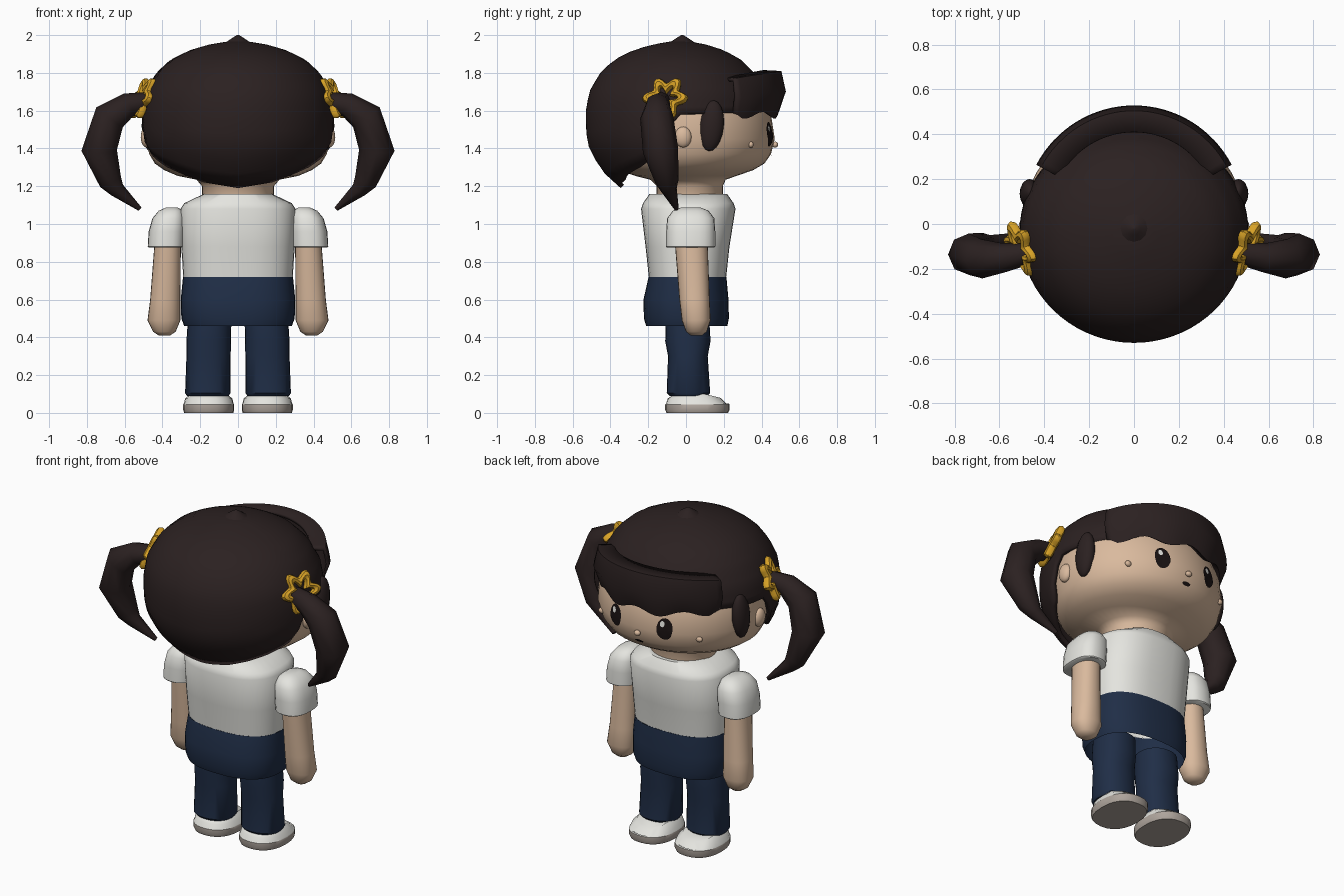
import bpy, bmesh, math
from math import sin, cos, pi, radians
from mathutils import Vector

cube = bpy.data.objects.get("Cube")
if cube:
    bpy.data.objects.remove(cube, do_unlink=True)


def material(name, rgb):
    m = bpy.data.materials.new(name)
    m.use_nodes = True
    m.diffuse_color = (*rgb, 1)
    bsdf = next(n for n in m.node_tree.nodes if n.type == 'BSDF_PRINCIPLED')
    bsdf.inputs["Base Color"].default_value = (*rgb, 1)
    return m


HAIR = material("dark_brown_hair", (.024, .015, .015))
SKIN = material("skin", (.70, .49, .34))
WHITE = material("white_cloth", (.78, .78, .74))
NAVY = material("navy_cloth", (.014, .027, .062))
GOLD = material("yellow_ribbon", (.68, .36, .02))
SOLE = material("grey_sole", (.42, .37, .33))
DARK = material("eye_dark", (.01, .006, .006))


def lerp(table, t):
    """Piecewise linear lookup; returns the list of values at t."""
    for a, b in zip(table, table[1:]):
        if t <= b[0]:
            k = max(0, (t - a[0]) / (b[0] - a[0]))
            return [p + (q - p) * k for p, q in zip(a[1:], b[1:])]
    return list(table[-1][1:])


def finish(bm, name, mats, thick=0, angle=40):
    bmesh.ops.recalc_face_normals(bm, faces=bm.faces)
    me = bpy.data.meshes.new(name)
    bm.to_mesh(me)
    bm.free()
    ob = bpy.data.objects.new(name, me)
    bpy.context.collection.objects.link(ob)
    for m in mats:
        me.materials.append(m)
    if thick:
        mod = ob.modifiers.new("thickness", 'SOLIDIFY')
        mod.thickness = thick
        mod.offset = -1
    smooth(ob, angle)
    return ob


def smooth(ob, angle=40):
    bpy.ops.object.select_all(action='DESELECT')
    ob.select_set(True)
    bpy.context.view_layer.objects.active = ob
    bpy.ops.object.shade_smooth_by_angle(angle=radians(angle))


def grid(rows, closed):
    """Skin a list of equally long point rows."""
    bm = bmesh.new()
    vs = [[bm.verts.new(p) for p in row] for row in rows]
    n = len(vs[0])
    for a, b in zip(vs, vs[1:]):
        for i in range(n if closed else n - 1):
            j = (i + 1) % n
            bm.faces.new((a[i], a[j], b[j], b[i]))
    return bm, vs


def power(v, e):
    return math.copysign(abs(v) ** e, v)


def loft(name, mat, sections, n=24, exp=2, s=1, caps=(True, True), angle=40):
    """Stack rounded sections (z, rx, ry, cx, cy)."""
    rows = [[(s * (cx + rx * power(cos(2 * pi * i / n), 2 / exp)),
              cy + ry * power(sin(2 * pi * i / n), 2 / exp), z) for i in range(n)]
            for z, rx, ry, cx, cy in sections]
    bm, vs = grid(rows, True)
    for cap, ring in zip(caps, (vs[0], vs[-1])):
        if cap:
            bm.faces.new(ring)
    return finish(bm, name, [mat], angle=angle)


def ball(name, mat, loc, size, rot=(0, 0, 0)):
    bpy.ops.mesh.primitive_uv_sphere_add(segments=16, ring_count=10, location=loc, rotation=rot)
    ob = bpy.context.object
    ob.name = name
    ob.scale = size
    ob.data.materials.append(mat)
    smooth(ob)


# Head and neck
HEAD = [(1.12, .19, .175, 0, .02), (1.2, .19, .175, 0, .02), (1.235, .22, .2, 0, .01),
        (1.255, .32, .27, 0, 0), (1.285, .39, .355, 0, 0), (1.32, .44, .4, 0, .015),
        (1.37, .47, .43, 0, .02), (1.45, .49, .445, 0, .025), (1.58, .485, .43, 0, .02),
        (1.72, .45, .39, 0, 0), (1.85, .3, .27, 0, 0)]
loft("head", SKIN, HEAD, n=40, angle=60)


def face_y(x, z):
    rx, ry, _, cy = lerp(HEAD, z)
    return cy + ry * math.sqrt(max(0, 1 - (x / rx) ** 2))


def plate(name, mat, x, z, rx, rz, lift, n=20):
    """Thin oval that follows the face."""
    bm = bmesh.new()
    pts = [(x + rx * cos(2 * pi * i / n), z + rz * sin(2 * pi * i / n)) for i in range(n)]
    ring = [bm.verts.new((u, face_y(u, v) + lift, v)) for u, v in pts]
    mid = bm.verts.new((x, face_y(x, z) + lift, z))
    for i in range(n):
        bm.faces.new((mid, ring[(i + 1) % n], ring[i]))
    finish(bm, name, [mat])


ball("nose", SKIN, (0, .472, 1.42), (.02, .016, .016))
plate("mouth", DARK, 0, 1.365, .028, .01, .006)

# Hair cap: each direction runs from the crown down to its own hem
PROFILE = [(1.18, .6), (1.2, .66), (1.26, .79), (1.33, .89), (1.42, .98), (1.5, 1), (1.6, 1),
           (1.7, .965), (1.8, .85), (1.87, .7), (1.92, .5), (1.95, .3), (1.965, .12)]
HEM = [(0, 1.6), (93, 1.58), (97, 1.48), (105, 1.36), (120, 1.3), (150, 1.22), (180, 1.19)]


def hair_point(deg, t):
    hem = lerp(HEM, abs(deg))[0]
    z = hem + (1.965 - hem) * (1 - (1 - t) ** 1.6)
    w = lerp(PROFILE, z)[0]
    a = radians(deg)
    c = cos(a)
    return (.51 * w * sin(a), -.03 + (.46 if c > 0 else .5) * w * c, z)


bm, rings = grid([[hair_point(-180 + 5 * i, r / 16) for i in range(72)] for r in range(17)], True)
bm.faces.new(rings[-1])
finish(bm, "hair_cap", [HAIR], thick=.025, angle=50)
loft("hair_crown", HAIR, [(1.945, .09, .09, 0, -.02), (1.968, .055, .055, 0, -.02),
                          (1.985, .03, .03, 0, -.02), (2.0, .006, .006, 0, -.02)], n=12)


# Fringe: curved band with a lip on top and a wavy hem
def fringe_point(u, row):
    a = radians(62 * u)
    top = 1.81 - .04 * u * u
    hem = 1.575 + .018 * cos(u * 11)
    k, z = [(.9, hem + .02), (.97, hem), (1.05, hem + (top - hem) * .5),
            (1.0, top), (.8, top + .005)][row]
    return (.47 * k * sin(a), .03 + .475 * k * cos(a), z)


bm, _ = grid([[fringe_point(i / 16, r) for i in range(-16, 17)] for r in range(5)], False)
finish(bm, "fringe", [HAIR], thick=.02)

# Torso
loft("shirt", WHITE, [(.72, .29, .205, 0, .008), (.88, .3, .222, 0, .008), (1.08, .305, .25, 0, .012),
                      (1.11, .285, .24, 0, .012), (1.16, .18, .205, 0, .012)],
     n=36, exp=2.5, caps=(False, True))
loft("shorts", NAVY, [(.46, .285, .215, 0, .004), (.5, .3, .225, 0, .002), (.6, .303, .225, 0, 0),
                      (.72, .291, .206, 0, .008)], n=36, exp=2.5, caps=(False, False))

PIGTAIL = [(.47, -.13, 1.65, .05), (.58, -.15, 1.63, .065), (.68, -.155, 1.565, .088),
           (.735, -.135, 1.39, .094), (.675, -.1, 1.225, .062), (.64, -.09, 1.18, .042),
           (.52, -.05, 1.08, .012)]


def pigtail(name, s):
    cu = bpy.data.curves.new(name, 'CURVE')
    cu.dimensions = '3D'
    cu.bevel_depth = 1
    cu.bevel_resolution = 2
    cu.use_fill_caps = True
    sp = cu.splines.new('POLY')
    sp.points.add(len(PIGTAIL) - 1)
    for p, (x, y, z, r) in zip(sp.points, PIGTAIL):
        p.co = (s * x, y, z, 1)
        p.radius = r
    ob = bpy.data.objects.new(name, cu)
    bpy.context.collection.objects.link(ob)
    bpy.ops.object.select_all(action='DESELECT')
    ob.select_set(True)
    bpy.context.view_layer.objects.active = ob
    bpy.ops.object.convert(target='MESH')
    ob = bpy.context.object
    ob.data.materials.append(HAIR)
    smooth(ob, 50)


def ribbon(name, s):
    """Six-pointed ring tilted up and outward round the pigtail root."""
    q = Vector((.85, -.33, .4)).to_track_quat('Z', 'Y')
    rows = []
    for i in range(48):
        a = 2 * pi * i / 48
        row = []
        for j in range(8):
            b = 2 * pi * j / 8
            rad = .078 + .022 * cos(6 * a) + .03 * cos(b)
            p = q @ Vector((rad * cos(a), rad * sin(a), .025 * sin(b))) + Vector((.505, -.11, 1.665))
            row.append((s * p.x, p.y, p.z))
        rows.append(row)
    bm, _ = grid(rows + rows[:1], True)
    bmesh.ops.remove_doubles(bm, verts=bm.verts, dist=.0001)
    finish(bm, name, [GOLD])


def shoe(name, s):
    """Outline swept up; the toe is lower than the heel."""
    rows = []
    for z, k in ((0, .96), (.015, 1), (.045, 1), (.05, .97), (.075, .93), (.1, .72)):
        row = []
        for i in range(24):
            a = 2 * pi * i / 24
            y = .06 + .17 * k * power(sin(a), .85)
            drop = max(0, y - .1) * .25 if z > .06 else 0
            row.append((s * (.155 + .135 * k * power(cos(a), .85)), y, z - drop))
        rows.append(row)
    bm, vs = grid(rows, True)
    bm.faces.new(vs[0])
    bm.faces.new(vs[-1])
    for f in bm.faces:
        f.material_index = int(f.calc_center_median().z < .046)
    finish(bm, name, [WHITE, SOLE])


# Paired parts
for side, s in (("left", 1), ("right", -1)):
    plate(side + "_eye", DARK, s * .165, 1.475, .045, .065, .006)
    plate(side + "_eye_glint", WHITE, s * .165 + .012, 1.505, .013, .018, .009)
    ball(side + "_cheek", SKIN, (s * .33, face_y(.33, 1.42), 1.42), (.02, .014, .017))
    ball(side + "_ear", SKIN, (s * .485, -.015, 1.46), (.03, .045, .055))
    ball(side + "_sidelock", HAIR, (s * .465, .135, 1.52), (.045, .065, .135), (radians(-6), 0, 0))
    pigtail(side + "_pigtail", s)
    ribbon(side + "_ribbon", s)
    loft(side + "_sleeve", WHITE, [(.875, .085, .125, .385, .025), (.88, .098, .13, .38, .025),
                                   (.96, .098, .13, .375, .025), (1.03, .088, .125, .365, .025),
                                   (1.07, .065, .095, .355, .025), (1.088, .03, .05, .35, .025)],
         exp=2.5, s=s)
    loft(side + "_arm", SKIN, [(.41, .03, .03, .39, .055), (.43, .06, .055, .39, .055),
                               (.49, .087, .076, .392, .054), (.6, .08, .08, .385, .045),
                               (.95, .068, .088, .37, .025)], exp=2.2, s=s)
    loft(side + "_leg", NAVY, [(.09, .11, .1, .16, .013), (.105, .12, .115, .16, .013),
                               (.3, .117, .105, .156, .01), (.38, .118, .12, .155, .01),
                               (.5, .115, .115, .15, .008)], exp=2.2, s=s)
    shoe(side + "_shoe", s)
